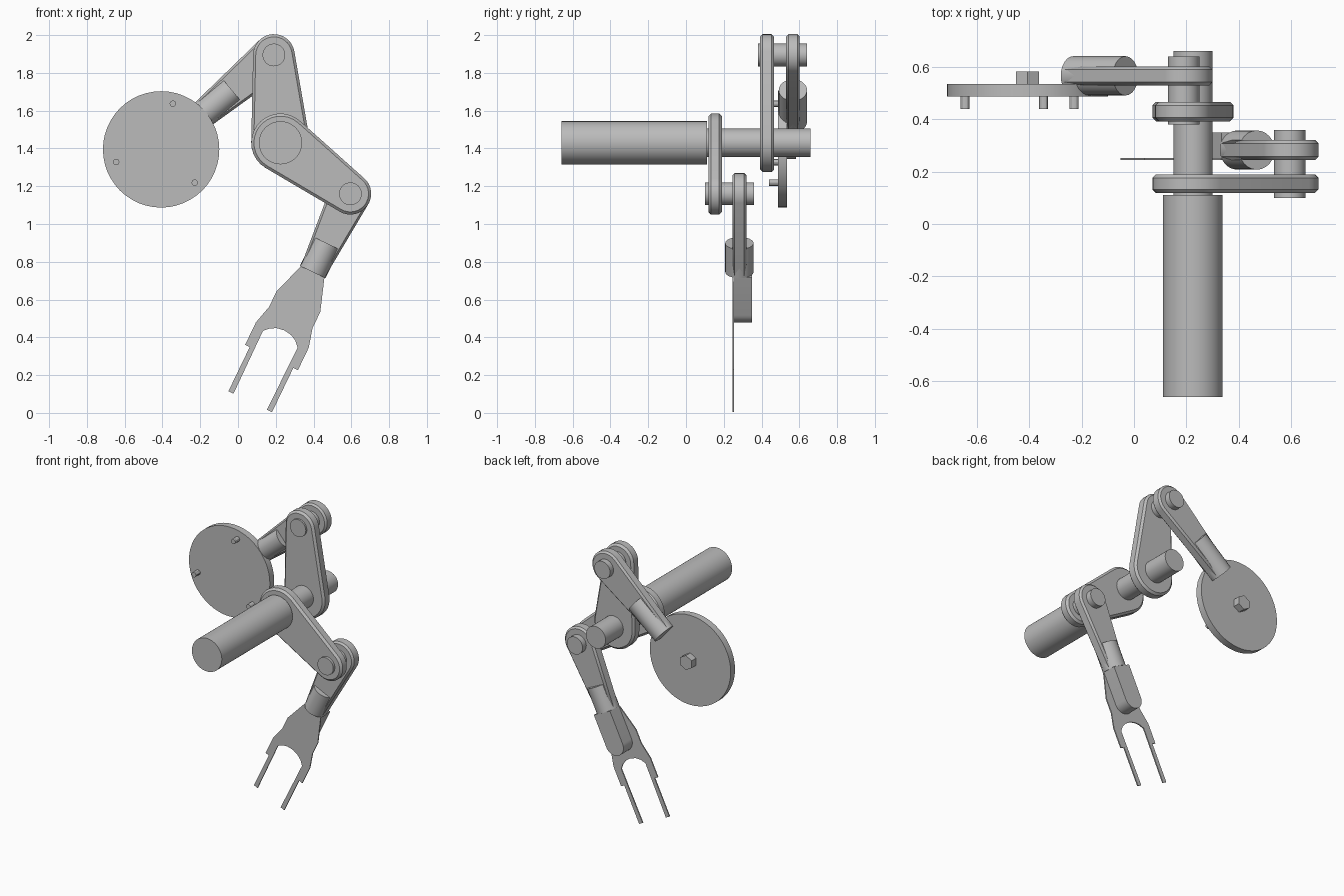
import bpy, bmesh
from math import acos, cos, sin, pi, tau, radians
from mathutils import Vector, Matrix

if "Cube" in bpy.data.objects:
    bpy.data.objects.remove(bpy.data.objects["Cube"], do_unlink=True)

metal = bpy.data.materials.new("plain_grey_metal")
metal.use_nodes = True
GREY = (0.5, 0.5, 0.5, 1)
metal.diffuse_color = GREY
metal.node_tree.nodes["Principled BSDF"].inputs["Base Color"].default_value = GREY


def finish(name, bm, bevel=0.0):
    bmesh.ops.recalc_face_normals(bm, faces=bm.faces)
    mesh = bpy.data.meshes.new(name)
    bm.to_mesh(mesh)
    bm.free()
    obj = bpy.data.objects.new(name, mesh)
    bpy.context.collection.objects.link(obj)
    mesh.materials.append(metal)
    if bevel:
        mod = obj.modifiers.new("Edge", "BEVEL")
        mod.width, mod.segments = bevel, 1
        mod.limit_method, mod.angle_limit = "ANGLE", radians(50)
    bpy.ops.object.select_all(action="DESELECT")
    bpy.context.view_layer.objects.active = obj
    obj.select_set(True)
    bpy.ops.object.shade_smooth_by_angle(angle=radians(30))
    return obj


def prism(name, outline, y0, y1, bevel=0.0):
    """Extrude an x-z outline from y0 to y1."""
    bm = bmesh.new()
    face = bm.faces.new([bm.verts.new((p[0], y0, p[1])) for p in outline])
    ext = bmesh.ops.extrude_face_region(bm, geom=[face])
    verts = [g for g in ext["geom"] if isinstance(g, bmesh.types.BMVert)]
    bmesh.ops.translate(bm, verts=verts, vec=(0, y1 - y0, 0))
    return finish(name, bm, bevel)


def rod(name, a, b, radius, sides=32, bevel=0.0):
    """Cylinder between two points."""
    a, b = Vector(a), Vector(b)
    turn = (b - a).to_track_quat("Z", "Y").to_matrix().to_4x4()
    bm = bmesh.new()
    bmesh.ops.create_cone(bm, cap_ends=True, segments=sides, radius1=radius,
                          radius2=radius, depth=(b - a).length,
                          matrix=Matrix.Translation((a + b) / 2) @ turn)
    return finish(name, bm, bevel)


def pin(name, centre, y0, y1, radius, sides=32):
    return rod(name, (centre[0], y0, centre[1]), (centre[0], y1, centre[1]), radius, sides)


def arc(c, r, start, end, n=16):
    return [Vector((c[0] + r * cos(start + (end - start) * i / n),
                    c[1] + r * sin(start + (end - start) * i / n))) for i in range(n + 1)]


def link_outline(c1, r1, c2, r2):
    """Two circles joined by their outer tangents."""
    d = Vector(c2) - Vector(c1)
    a = Vector((1, 0)).angle_signed(d) * -1
    phi = acos((r1 - r2) / d.length)
    return arc(c1, r1, a + phi, a + tau - phi) + arc(c2, r2, a - phi, a + phi)


def local(origin, along):
    """Map (distance along the arm, distance across it) to x-z."""
    u = Vector(along).normalized()
    v = Vector((-u.y, u.x))
    return lambda s, t: Vector(origin) + u * s + v * t


SHAFT = (0.225, 1.43)
LOW = (0.595, 1.16)
HIGH = (0.19, 1.895)
DISC = (-0.407, 1.395)

# Motor body and drive shaft
pin("motor_body", SHAFT, -0.66, 0.11, 0.114, 48)
pin("drive_shaft", SHAFT, 0.10, 0.66, 0.075)

# Cranks on the shaft and the elbow pins
prism("lower_crank", link_outline(SHAFT, 0.155, LOW, 0.11), 0.118, 0.19, 0.014)
prism("upper_crank", link_outline(SHAFT, 0.155, HIGH, 0.11), 0.392, 0.467, 0.014)
pin("lower_elbow_pin", LOW, 0.10, 0.36, 0.06)
pin("upper_elbow_pin", HIGH, 0.38, 0.64, 0.06)


def forearm(name, pivot, place, angle, end, y0, y1):
    """Flat tapered arm with a round socket at its far end."""
    outline = arc(pivot, 0.11, angle + pi / 2, angle + 3 * pi / 2)
    outline += [place(end, -0.07), place(end, 0.07)]
    prism(name, outline, y0, y1, 0.012)
    mid = (y0 + y1) / 2
    a, b = place(0.29, 0), place(end, 0)
    rod(name + "_socket", (a.x, mid, a.y), (b.x, mid, b.y), 0.075, 24)


def heading(frm, to):
    d = Vector(to) - Vector(frm)
    return d, -Vector((1, 0)).angle_signed(d)


low_dir, low_angle = heading(LOW, (0.065, 0.06))
high_dir, high_angle = heading(HIGH, DISC)
low_place, high_place = local(LOW, low_dir), local(HIGH, high_dir)
forearm("lower_arm", LOW, low_place, low_angle, 0.46, 0.245, 0.32)
forearm("upper_arm", HIGH, high_place, high_angle, 0.55, 0.53, 0.602)

# Fork plate, one half mirrored across its axis
half = [(0.46, 0.069), (0.633, 0.128), (0.727, 0.128), (0.83, 0.155), (0.962, 0.155),
        (0.962, 0.128), (1.222, 0.128), (1.222, 0.098), (0.855, 0.102),
        (0.827, 0.075), (0.81, 0.042)]
fork = half + [(0.803, 0)] + [(s, -t) for s, t in reversed(half)]
prism("fork", [low_place(*p) for p in fork], 0.245, 0.253)

# Round-ended mounting block behind the fork
end = low_place(0.682, 0)
block = [low_place(0.46, 0.068), low_place(0.46, -0.068)]
block += arc(end, 0.068, low_angle - pi / 2, low_angle + pi / 2)
prism("fork_mount", block, 0.25, 0.35)

# Disc with three front pegs and a hexagonal hub bolt behind
pin("disc", DISC, 0.488, 0.535, 0.308, 48)
pin("hub_bolt", DISC, 0.53, 0.583, 0.05, 6)
for i, spot in enumerate([(-0.345, 1.637), (-0.645, 1.328), (-0.229, 1.219)]):
    pin(f"disc_peg_{i + 1}", spot, 0.44, 0.49, 0.017, 12)
